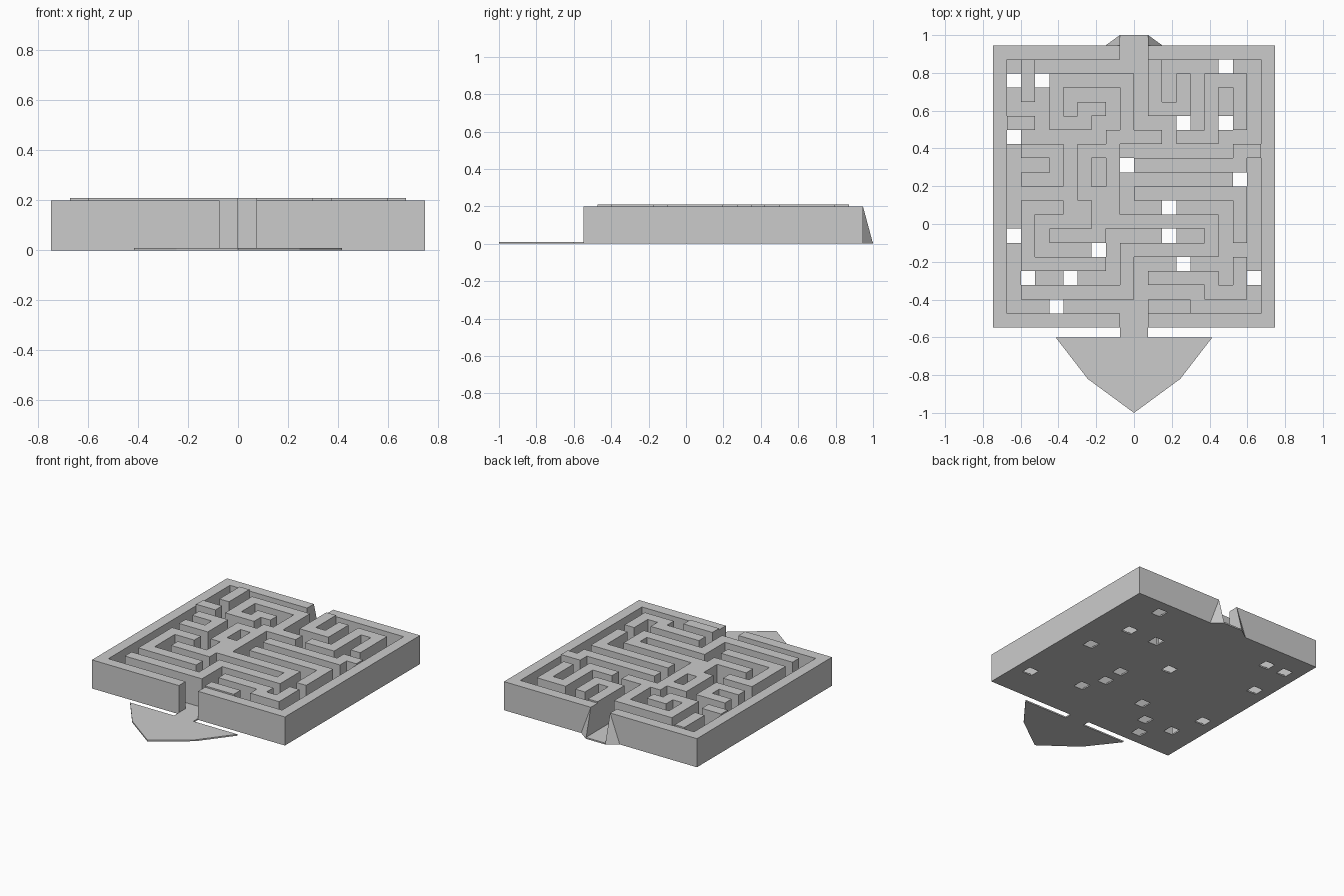
import bpy, bmesh

if "Cube" in bpy.data.objects:
    bpy.data.objects.remove(bpy.data.objects["Cube"])

C = 0.0747            # grid cell size
LEFT, TOP = -10 * C, 0.946
FLOOR, RIM, WALL = 0.01, 0.2, 0.21

# Inner maze: '#' wall, '.' path, 'o' hole through the floor
MAZE = [
    ".#........#....o..",
    "o#o######.#.#.###.",
    ".#.#....#.#.#.#.#.",
    "...#.##.#.###.#.#.",
    "##.###..#...o.#o#.",
    "o......####.###...",
    ".###.###........##",
    "...#.#.#o########.",
    ".###.#.#........o.",
    ".....###.########.",
    ".###..##...o....#.",
    ".#....#########.#.",
    "o#.####....o..#.#.",
    ".#....o.#######...",
    ".######.#...o...#.",
    ".o..o...#.#####.#o",
    ".########.....###.",
    "...o......###.....",
]


def finish(bm, name):
    bmesh.ops.recalc_face_normals(bm, faces=bm.faces)
    mesh = bpy.data.meshes.new(name)
    bm.to_mesh(mesh)
    bm.free()
    obj = bpy.data.objects.new(name, mesh)
    bpy.context.collection.objects.link(obj)
    return obj


def extrude_up(bm, height):
    res = bmesh.ops.extrude_face_region(bm, geom=bm.faces[:])
    verts = [g for g in res["geom"] if isinstance(g, bmesh.types.BMVert)]
    bmesh.ops.translate(bm, verts=verts, vec=(0, 0, height))


def cell_slab(name, cells, z0, z1):
    """Solid made of whole grid cells (col, row) between two heights."""
    bm = bmesh.new()
    for c, r in cells:
        x, y = LEFT + c * C, TOP - r * C
        bm.faces.new([bm.verts.new(p) for p in
                      ((x, y, z0), (x + C, y, z0), (x + C, y - C, z0), (x, y - C, z0))])
    bmesh.ops.remove_doubles(bm, verts=bm.verts, dist=1e-4)
    extrude_up(bm, z1 - z0)
    return finish(bm, name)


def plate(name, outline, z0, z1):
    bm = bmesh.new()
    bm.faces.new([bm.verts.new((x, y, z0)) for x, y in outline])
    extrude_up(bm, z1 - z0)
    return finish(bm, name)


# Sort the grid cells into rim, walls and floor
gates = {(c, r) for c in (9, 10) for r in (0, 19)}
rim = [(c, r) for c in range(20) for r in range(20)
       if (c in (0, 19) or r in (0, 19)) and (c, r) not in gates]
inner = {(c + 1, r + 1): ch for r, row in enumerate(MAZE) for c, ch in enumerate(row)}
walls = [k for k, ch in inner.items() if ch == "#"]
floor = [k for k, ch in inner.items() if ch != "o"] + sorted(gates)

cell_slab("outer_rim", rim, 0, RIM)
cell_slab("maze_walls", walls, FLOOR, WALL)
cell_slab("maze_floor", floor, 0, FLOOR)

# Lip at the back gate
plate("back_lip", [(-C, TOP), (C, TOP), (C, 1), (-C, 1)], 0, FLOOR)

# Front gate neck with its arrow-shaped tray
y0 = TOP - 20 * C
half = [(C, y0), (C, -0.6), (0.415, -0.6), (0.245, -0.82)]
plate("front_tray", half + [(0, -1)] + [(-x, y) for x, y in reversed(half)], 0, FLOOR)

# Sloped buttresses on both sides of the back gate
for side, s in (("left", -1), ("right", 1)):
    bm = bmesh.new()
    v = [bm.verts.new(p) for p in ((s * C, TOP, 0), (s * 2 * C, TOP, 0),
                                   (s * C, 1, 0), (s * C, TOP, RIM))]
    for tri in ((0, 1, 2), (0, 1, 3), (1, 2, 3), (0, 2, 3)):
        bm.faces.new([v[i] for i in tri])
    finish(bm, side + "_buttress")
